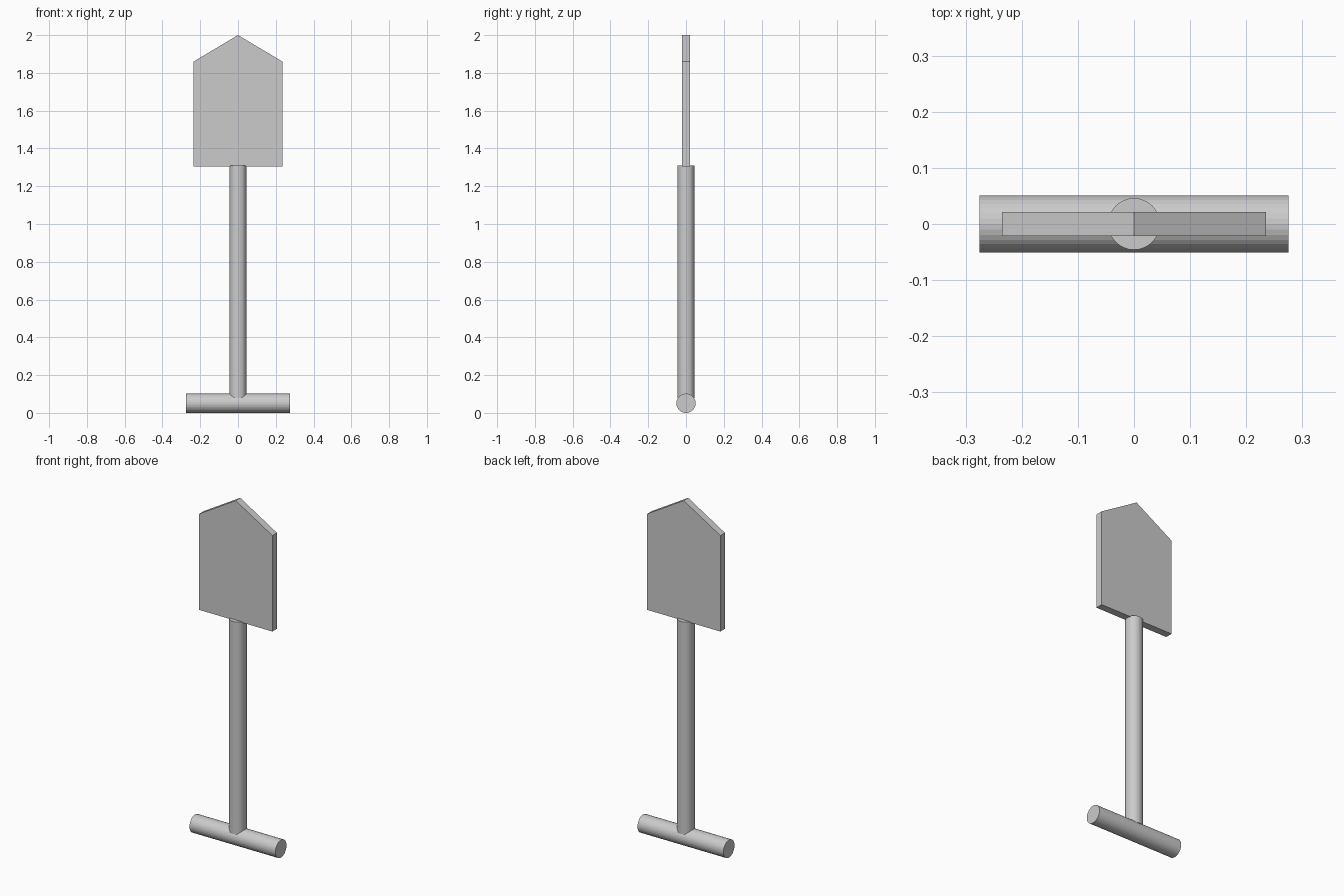
import bpy
import bmesh
import math

cube = bpy.data.objects.get("Cube")
if cube:
    bpy.data.objects.remove(cube, do_unlink=True)

# One plain grey for the whole shovel
grey = bpy.data.materials.new("light_grey")
grey.use_nodes = True
colour = (0.6, 0.6, 0.6, 1)
grey.diffuse_color = colour
grey.node_tree.nodes["Principled BSDF"].inputs["Base Color"].default_value = colour


def rod(name, radius, length, centre, rotation=(0, 0, 0)):
    bpy.ops.mesh.primitive_cylinder_add(vertices=32, radius=radius, depth=length,
                                        location=centre, rotation=rotation)
    obj = bpy.context.object
    obj.name = name
    obj.data.materials.append(grey)
    return obj


# Crossbar grip lying along x
rod("grip", 0.051, 0.55, (0, 0, 0.051), (0, math.pi / 2, 0))

# Upright shaft from the grip to the blade
shaft_bottom, shaft_top = 0.08, 1.31
rod("shaft", 0.046, shaft_top - shaft_bottom, (0, 0, (shaft_bottom + shaft_top) / 2))

# Flat pointed blade, extruded from its outline
half_width, thickness = 0.235, 0.042
outline = [(-half_width, 1.305), (half_width, 1.305), (half_width, 1.86),
           (0, 2), (-half_width, 1.86)]
bm = bmesh.new()
face = bm.faces.new([bm.verts.new((x, -thickness / 2, z)) for x, z in outline])
result = bmesh.ops.extrude_face_region(bm, geom=[face])
moved = [v for v in result["geom"] if isinstance(v, bmesh.types.BMVert)]
bmesh.ops.translate(bm, verts=moved, vec=(0, thickness, 0))
bmesh.ops.recalc_face_normals(bm, faces=bm.faces)
mesh = bpy.data.meshes.new("blade")
bm.to_mesh(mesh)
bm.free()
mesh.materials.append(grey)
bpy.context.collection.objects.link(bpy.data.objects.new("blade", mesh))
